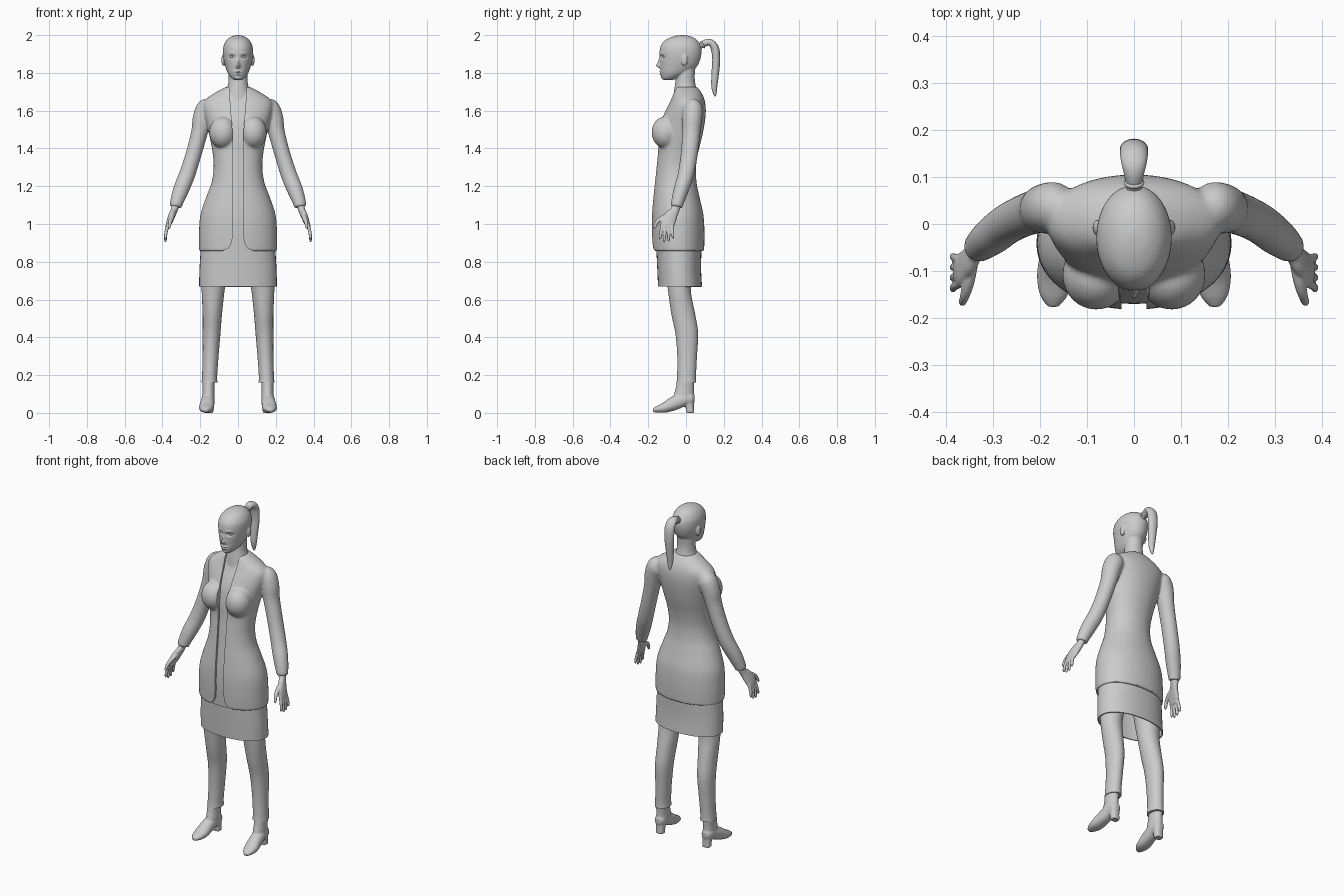
import bpy, bmesh, math
from mathutils import Vector

if "Cube" in bpy.data.objects:
    bpy.data.objects.remove(bpy.data.objects["Cube"])

N = 40  # points around each ring


def smooth_rings(rings, steps=5):
    """Catmull-Rom through rings of (x, y, z, half_width, half_depth)."""
    p = [rings[0]] + list(rings) + [rings[-1]]
    out = []
    for i in range(1, len(p) - 2):
        for s in range(steps):
            t = s / steps
            out.append([0.5 * (2 * b + (c - a) * t + (2 * a - 5 * b + 4 * c - d) * t * t
                               + (3 * b - a - 3 * c + d) * t ** 3)
                        for a, b, c, d in zip(p[i - 1], p[i], p[i + 1], p[i + 2])])
    return out + [list(rings[-1])]


def loft(bm, rings, flat, power, side, caps):
    rs = smooth_rings(rings)
    loops = []
    for i, (x, y, z, a, b) in enumerate(rs):
        t = Vector(rs[min(i + 1, len(rs) - 1)][:3]) - Vector(rs[max(i - 1, 0)][:3])
        t = Vector((0, 0, 1)) if flat else t.normalized()
        u = (Vector((1, 0, 0)) - t * t.x).normalized()
        v = t.cross(u)
        loop = []
        for k in range(N):
            c, s = math.cos(math.tau * k / N), math.sin(math.tau * k / N)
            c = math.copysign(abs(c) ** (2 / power), c)
            s = math.copysign(abs(s) ** (2 / power), s)
            q = Vector((x, y, z)) + u * max(a, .001) * c + v * max(b, .001) * s
            loop.append(bm.verts.new((q.x * side, q.y, q.z)))
        loops.append(loop)
    for l0, l1 in zip(loops, loops[1:]):
        for k in range(N):
            bm.faces.new((l0[k], l0[k - 1], l1[k - 1], l1[k]))
    if caps:
        bm.faces.new(loops[0])
        bm.faces.new(loops[-1])


def apply_mod(ob, kind, **props):
    bpy.context.view_layer.objects.active = ob
    m = ob.modifiers.new(kind, kind)
    for k, val in props.items():
        setattr(m, k, val)
    bpy.ops.object.modifier_apply(modifier=m.name)


def shade(ob, angle=40):
    bpy.ops.object.select_all(action='DESELECT')
    ob.select_set(True)
    bpy.context.view_layer.objects.active = ob
    bpy.ops.object.shade_smooth_by_angle(angle=math.radians(angle))


def part(name, shapes, caps=True, voxel=0, relax=5):
    """shapes: (rings, flat, power, mirrored). voxel > 0 fuses them into one skin."""
    bm = bmesh.new()
    for rings, flat, power, mirrored in shapes:
        for side in ((1, -1) if mirrored else (1,)):
            loft(bm, rings, flat, power, side, caps)
    bmesh.ops.recalc_face_normals(bm, faces=bm.faces)
    me = bpy.data.meshes.new(name)
    bm.to_mesh(me)
    bm.free()
    ob = bpy.data.objects.new(name, me)
    bpy.context.collection.objects.link(ob)
    if voxel:
        apply_mod(ob, 'REMESH', mode='VOXEL', voxel_size=voxel)
        apply_mod(ob, 'SMOOTH', factor=0.5, iterations=relax)
    shade(ob)
    return ob


def ball(x, y, z, rx, ry, rz):
    return [(x, y, z + rz * math.cos(math.pi * i / 8), rx * math.sin(math.pi * i / 8),
             ry * math.sin(math.pi * i / 8)) for i in range(9)]


def stack(rows, x=0):
    """rows of (z, half_width, y_front, y_back) -> rings."""
    return [(x, (f + b) / 2, z, w, (b - f) / 2) for z, w, f, b in rows]


# torso profile shared by the jacket and the top beneath it
torso = stack([(.857, .207, -.176, .096), (.95, .207, -.181, .098), (1.05, .199, -.181, .092),
               (1.15, .166, -.173, .07), (1.22, .14, -.166, .056), (1.30, .129, -.158, .053),
               (1.38, .135, -.15, .065), (1.46, .15, -.147, .085), (1.54, .168, -.133, .1),
               (1.60, .182, -.11, .105), (1.65, .18, -.085, .1), (1.69, .13, -.07, .085),
               (1.725, .066, -.06, .06)])
top_rings = [(x, y, z, a - .012, b - .012) for x, y, z, a, b in torso]
part("inner_top", [(top_rings, True, 2.1, False)])

# jacket with sleeves and bust fused
sleeve = [(.14, .035, 1.635, .03, .03), (.165, .036, 1.615, .052, .052), (.188, .033, 1.56, .052, .053),
          (.205, .028, 1.48, .044, .048), (.238, .016, 1.36, .042, .045), (.27, -.001, 1.26, .043, .043),
          (.302, -.026, 1.18, .042, .04), (.325, -.045, 1.115, .035, .034), (.33, -.05, 1.09, .032, .031)]
jacket = part("jacket", [(torso, True, 2.1, False), (sleeve, False, 2, True),
                         (ball(.08, -.108, 1.485, .072, .074, .085), True, 2, True)],
              voxel=.0065, relax=9)

# open front of the jacket, with rounded hem corners
half = [(.05, 1.8), (.042, 1.66), (.03, 1.5), (.027, 1.2), (.027, .95), (.033, .9), (.05, .872), (.08, .858), (.08, .8)]
bm = bmesh.new()
face = bm.faces.new([bm.verts.new((x, -.4, z)) for x, z in half]
                    + [bm.verts.new((-x, -.4, z)) for x, z in reversed(half)])
ext = bmesh.ops.extrude_face_region(bm, geom=[face])
bmesh.ops.translate(bm, vec=(0, .4, 0), verts=[v for v in ext['geom'] if isinstance(v, bmesh.types.BMVert)])
bmesh.ops.recalc_face_normals(bm, faces=bm.faces)
me = bpy.data.meshes.new("jacket_opening_cutter")
bm.to_mesh(me)
bm.free()
cutter = bpy.data.objects.new("jacket_opening_cutter", me)
bpy.context.collection.objects.link(cutter)
cutter.hide_render = True
apply_mod(jacket, 'BOOLEAN', operation='DIFFERENCE', object=cutter, solver='EXACT')
bpy.data.objects.remove(cutter)
shade(jacket)

# skirt, open underneath
skirt = part("skirt", [(stack([(.92, .194, -.162, .085), (.86, .198, -.157, .082), (.76, .204, -.152, .08),
                               (.668, .206, -.148, .085)]), True, 2.2, False)], caps=False)
apply_mod(skirt, 'SOLIDIFY', thickness=.006, offset=-1)
shade(skirt)

# trouser legs
part("trouser_legs", [([(.11, -.03, .88, .08, .085), (.125, -.036, .72, .066, .068), (.132, -.034, .64, .06, .06),
                        (.136, -.014, .52, .051, .063), (.14, .004, .42, .047, .06), (.145, .006, .3, .042, .052),
                        (.15, .003, .2, .04, .05), (.151, .002, .16, .042, .052)], True, 2, True)])

# boots: shaft, foot and heel fused
shaft = stack([(.185, .034, -.045, .046), (.13, .032, -.055, .042), (.09, .033, -.065, .042),
               (.06, .03, -.06, .038)], x=.156)
foot = [(.156, .046, .075, .014, .018), (.156, .03, .075, .03, .03), (.158, -.01, .072, .034, .036),
        (.162, -.06, .052, .037, .037), (.167, -.11, .029, .039, .028), (.171, -.15, .019, .03, .018),
        (.173, -.175, .012, .012, .009)]
heel = [(.155, .022, .0, .025, .021), (.155, .02, .03, .025, .022), (.156, .012, .075, .03, .03)]
part("boots", [(shaft, True, 2, True), (foot, False, 2.2, True), (heel, True, 2.6, True)], voxel=.005, relax=3)

# hands: wrist and palm, four fingers, thumb
palm = [(.328, -.047, 1.11, .022, .024), (.337, -.058, 1.075, .018, .023), (.35, -.078, 1.045, .017, .033),
        (.364, -.095, 1.01, .015, .038), (.374, -.1, .98, .011, .034)]
hand = [(palm, False, 2.2, True)]
for i, tip_z in enumerate((.918, .905, .908, .922)):
    y = -.127 + i * .018
    ty = -.138 + i * .023
    hand.append(([(.371, y, .995, .009, .009), (.381, (y + ty) / 2, .955, .0085, .0085),
                  (.384, ty, tip_z + .01, .007, .007), (.383, ty, tip_z, .003, .003)], False, 2, True))
hand.append(([(.345, -.085, 1.05, .014, .014), (.352, -.125, 1.032, .013, .013), (.359, -.152, 1.012, .01, .01),
              (.364, -.166, .985, .008, .008), (.365, -.169, .974, .003, .003)], False, 2, True))
part("hands", hand, voxel=.0032, relax=3)

# head and neck fused, then the face features pressed in or pulled out
skull = stack([(1.762, .018, -.115, -.075), (1.772, .034, -.126, -.04), (1.795, .052, -.133, .01),
               (1.83, .066, -.136, .055), (1.87, .076, -.138, .075), (1.91, .08, -.14, .082),
               (1.945, .076, -.133, .077), (1.975, .059, -.108, .057), (1.993, .034, -.068, .026),
               (2.0, .008, -.03, -.01)])
neck = stack([(1.65, .085, -.07, .07), (1.70, .066, -.064, .06), (1.74, .053, -.058, .05),
              (1.78, .05, -.052, .046), (1.83, .05, -.05, .05)])
ear = ball(.077, -.008, 1.868, .011, .017, .031)
head = part("head", [(skull, True, 2.05, False), (neck, True, 2, False), (ear, True, 2, True)],
            voxel=.0036, relax=4)
# x, z, spread x, spread z, push along y
features = [(0, 1.838, .011, .012, -.019), (0, 1.858, .008, .018, -.011), (0, 1.806, .02, .005, -.008),
            (0, 1.793, .016, .005, -.008), (0, 1.8, .02, .0022, .005), (0, 1.771, .018, .01, -.005),
            (.031, 1.884, .015, .009, .012), (-.031, 1.884, .015, .009, .012),
            (.032, 1.904, .018, .006, -.003), (-.032, 1.904, .018, .006, -.003)]
for v in head.data.vertices:
    if v.co.y < -.07 and v.co.z > 1.755:
        x, z = v.co.x, v.co.z
        v.co.y += sum(p * math.exp(-((x - fx) / sx) ** 2 - ((z - fz) / sz) ** 2)
                      for fx, fz, sx, sz, p in features)
part("eyes", [(ball(.031, -.111, 1.884, .013, .013, .01), True, 2, True)])

# ponytail and its band
part("ponytail", [([(0, .065, 1.935, .014, .014), (0, .1, 1.957, .02, .018), (0, .13, 1.96, .027, .018),
                    (0, .153, 1.93, .03, .022), (0, .16, 1.87, .029, .021), (0, .155, 1.8, .024, .02),
                    (0, .15, 1.73, .018, .016), (0, .153, 1.69, .01, .009), (0, .154, 1.675, .003, .003)],
                   False, 2, False)])
bpy.ops.mesh.primitive_torus_add(location=(0, .088, 1.95), rotation=(math.radians(-60), 0, 0),
                                 major_radius=.017, minor_radius=.005, major_segments=32, minor_segments=10)
bpy.context.object.name = "hair_band"
shade(bpy.context.object)
